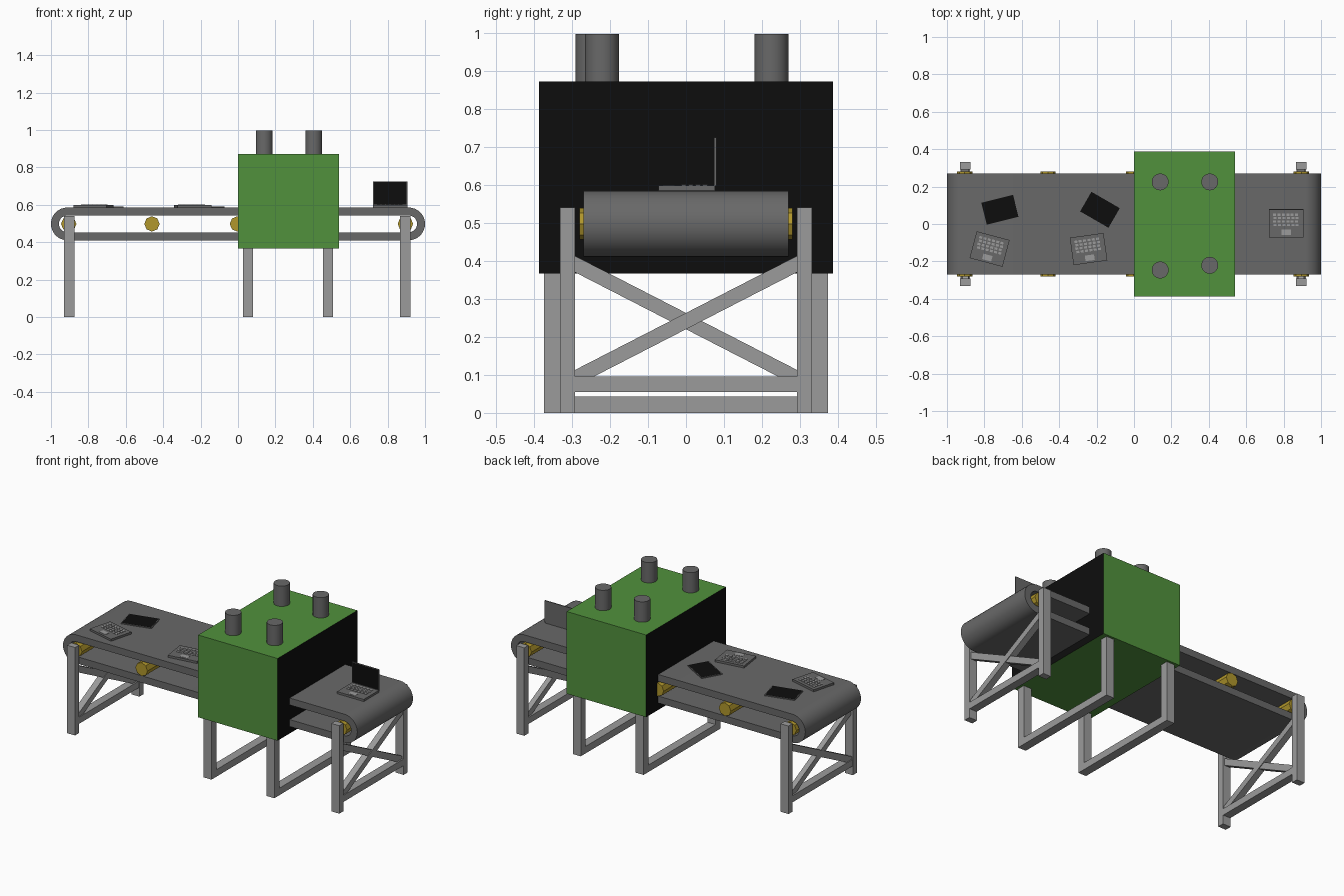
import bpy, bmesh, math
from mathutils import Matrix, Vector

if "Cube" in bpy.data.objects:
    bpy.data.objects.remove(bpy.data.objects["Cube"])


def material(name, rgb):
    m = bpy.data.materials.new(name)
    m.diffuse_color = (*rgb, 1)
    m.use_nodes = True
    m.node_tree.nodes["Principled BSDF"].inputs["Base Color"].default_value = m.diffuse_color
    return m


GREEN = material("green", (0.083, 0.285, 0.046))
BLACK = material("black", (0.004, 0.004, 0.004))
DARK = material("dark grey", (0.14, 0.14, 0.14))
LIGHT = material("light grey", (0.33, 0.33, 0.33))
GOLD = material("gold", (0.44, 0.31, 0.025))


def finish(name, bm, *mats):
    bmesh.ops.recalc_face_normals(bm, faces=bm.faces)
    me = bpy.data.meshes.new(name)
    bm.to_mesh(me)
    bm.free()
    for m in mats:
        me.materials.append(m)
    ob = bpy.data.objects.new(name, me)
    bpy.context.collection.objects.link(ob)
    return ob


def add_box(bm, lo, hi):
    lo, hi = Vector(lo), Vector(hi)
    mat = Matrix.Translation((lo + hi) / 2) @ Matrix.Diagonal((*(hi - lo), 1))
    return bmesh.ops.create_cube(bm, size=1, matrix=mat)["verts"]


def box(name, lo, hi, mat):
    bm = bmesh.new()
    add_box(bm, lo, hi)
    return finish(name, bm, mat)


def cylinder(name, mat, r, depth, sides, matrix):
    bm = bmesh.new()
    bmesh.ops.create_cone(bm, cap_ends=True, segments=sides, radius1=r,
                          radius2=r, depth=depth, matrix=matrix)
    return finish(name, bm, mat)


def smooth(ob):
    bpy.ops.object.select_all(action='DESELECT')
    ob.select_set(True)
    bpy.context.view_layer.objects.active = ob
    bpy.ops.object.shade_smooth_by_angle(angle=math.radians(35))


# conveyor belt: hollow stadium loop
def stadium(r, y, n=16):
    pts = []
    for side in (1, -1):
        for i in range(n + 1):
            a = math.pi * i / n - math.pi / 2
            pts.append((side * (0.9125 + r * math.cos(a)), y, 0.4975 + side * r * math.sin(a)))
    return pts


bm = bmesh.new()
rings = [[bm.verts.new(p) for p in stadium(r, y)]
         for r, y in ((0.0875, -0.27), (0.0875, 0.27), (0.045, 0.27), (0.045, -0.27))]
for k in range(4):
    a, b = rings[k], rings[(k + 1) % 4]
    for i in range(len(a)):
        j = (i + 1) % len(a)
        bm.faces.new((a[i], a[j], b[j], b[i]))
smooth(finish("conveyor_belt", bm, DARK))

# octagonal rollers
for i, x in enumerate((-0.905, -0.46, -0.003, 0.45, 0.895)):
    cylinder(f"roller_{i}", GOLD, 0.041, 0.56, 8,
             Matrix.Translation((x, 0, 0.4975)) @ Matrix.Rotation(math.pi / 2, 4, 'X'))

# end stands with crossed braces
for label, x in (("left", -0.902), ("right", 0.894)):
    x0, x1 = x - 0.027, x + 0.027
    for s, side in ((-1, "front"), (1, "back")):
        ya, yb = sorted((s * 0.292, s * 0.332))
        box(f"{label}_{side}_leg", (x0, ya, 0), (x1, yb, 0.54), LIGHT)
        bm = bmesh.new()
        profile = ((-0.292, 0.07), (0.292, 0.37), (0.292, 0.413), (-0.292, 0.113))
        d = 0.018 + 0.002 * s
        f = bm.faces.new([bm.verts.new((x - d, s * y, z)) for y, z in profile])
        ext = bmesh.ops.extrude_face_region(bm, geom=[f])["geom"]
        bmesh.ops.translate(bm, vec=(2 * d, 0, 0),
                            verts=[g for g in ext if isinstance(g, bmesh.types.BMVert)])
        finish(f"{label}_brace_{side}", bm, LIGHT)
    box(f"{label}_crossbar", (x0 + 0.002, -0.292, 0.055), (x1 - 0.002, 0.292, 0.096), LIGHT)

# machine housing: green with black entry and exit sides
ob = box("machine_housing", (0, -0.387, 0.367), (0.54, 0.387, 0.872), GREEN)
ob.data.materials.append(BLACK)
for p in ob.data.polygons:
    p.material_index = int(abs(p.normal.x) > 0.5)

# housing legs and floor bars
for label, x in (("left", 0.054), ("right", 0.481)):
    for s, side in ((-1, "front"), (1, "back")):
        ya, yb = sorted((s * 0.325, s * 0.373))
        box(f"housing_{label}_{side}_leg", (x - 0.027, ya, 0), (x + 0.027, yb, 0.367), LIGHT)
    box(f"housing_{label}_floor_bar", (x - 0.027, -0.325, 0), (x + 0.027, 0.325, 0.043), LIGHT)

# exhaust pipes
for i, (x, y) in enumerate(((0.14, 0.225), (0.405, 0.225), (0.14, -0.246), (0.405, -0.221))):
    smooth(cylinder(f"exhaust_pipe_{i}", DARK, 0.045, 0.126, 32,
                    Matrix.Translation((x, y, 0.934))))


# laptop parts
def place(ob, x, y, z, turn, tilt=0):
    ob.matrix_world = (Matrix.Translation((x, y, z)) @ Matrix.Rotation(math.radians(turn), 4, 'Z')
                       @ Matrix.Rotation(math.radians(tilt), 4, 'X'))


def laptop_base(name, x, y, turn):
    body = box(name + "_body", (-0.091, -0.074, 0), (0.091, 0.074, 0.013), DARK)
    bm = bmesh.new()
    for row in range(4):
        for col in range(6):
            kx = -0.062 + col * 0.0235 + (row % 2) * 0.003
            ky = 0.048 - row * 0.0185
            add_box(bm, (kx - 0.008, ky - 0.006, 0.012), (kx + 0.008, ky + 0.006, 0.0155))
    add_box(bm, (-0.025, -0.062, 0.012), (0.025, -0.032, 0.0145))
    keys = finish(name + "_keys", bm, LIGHT)
    for ob in (body, keys):
        place(ob, x, y, 0.585, turn)


def laptop_screen(name, x, y, z, turn, tilt=0):
    bm = bmesh.new()
    add_box(bm, (-0.091, -0.064, 0), (0.091, 0.064, 0.006))
    top = [f for f in bm.faces if f.calc_center_median().z > 0.005]
    bmesh.ops.inset_region(bm, faces=top, thickness=0.005)
    top[0].material_index = 1
    place(finish(name, bm, DARK, BLACK), x, y, z, turn, tilt)


laptop_base("loose_keyboard_1", -0.772, -0.134, -15)
laptop_base("loose_keyboard_2", -0.243, -0.134, 8)
laptop_screen("loose_screen_1", -0.717, 0.076, 0.585, 14)
laptop_screen("loose_screen_2", -0.182, 0.076, 0.585, -30)
laptop_base("open_laptop", 0.814, 0.002, 0)
laptop_screen("open_laptop_screen", 0.814, 0.080, 0.661, 0, 90)
